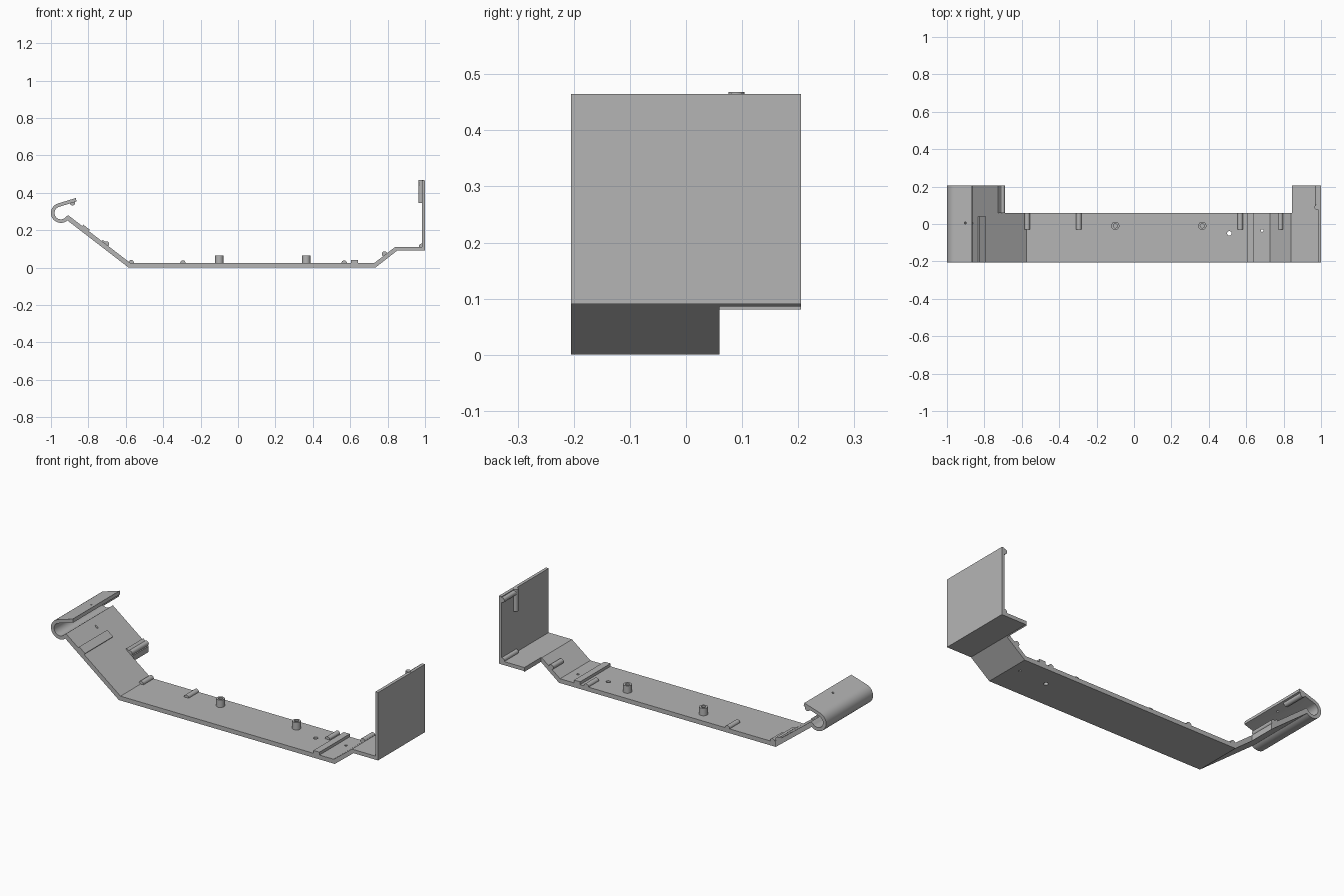
import bpy, bmesh
from math import radians, cos, sin, pi
from mathutils import Matrix, Vector

cube = bpy.data.objects.get("Cube")
if cube:
    bpy.data.objects.remove(cube, do_unlink=True)

grey = bpy.data.materials.new("plain grey")
grey.use_nodes = True
grey.diffuse_color = (0.46, 0.46, 0.46, 1)
grey.node_tree.nodes["Principled BSDF"].inputs["Base Color"].default_value = grey.diffuse_color

FRONT, BACK, STEP_BACK = -0.205, 0.205, 0.06


def finish(name, bm):
    bmesh.ops.recalc_face_normals(bm, faces=bm.faces)
    mesh = bpy.data.meshes.new(name)
    bm.to_mesh(mesh)
    bm.free()
    mesh.materials.append(grey)
    ob = bpy.data.objects.new(name, mesh)
    bpy.context.collection.objects.link(ob)
    return ob


def smooth(ob):
    bpy.ops.object.select_all(action='DESELECT')
    ob.select_set(True)
    bpy.context.view_layer.objects.active = ob
    bpy.ops.object.shade_smooth_by_angle(angle=radians(30))


def prism(name, outline, y0, y1):
    """Extrude an XZ outline along y."""
    bm = bmesh.new()
    face = bm.faces.new([bm.verts.new((x, y0, z)) for x, z in outline])
    out = bmesh.ops.extrude_face_region(bm, geom=[face])
    moved = [v for v in out["geom"] if isinstance(v, bmesh.types.BMVert)]
    bmesh.ops.translate(bm, verts=moved, vec=(0, y1 - y0, 0))
    return finish(name, bm)


def box(name, x0, x1, y0, y1, z0, z1):
    return prism(name, [(x0, z0), (x1, z0), (x1, z1), (x0, z1)], y0, y1)


def cylinder(name, a, b, radius):
    """Round bar between two points."""
    a, b = Vector(a), Vector(b)
    bm = bmesh.new()
    turn = (b - a).to_track_quat('Z', 'Y').to_matrix().to_4x4()
    bmesh.ops.create_cone(bm, cap_ends=True, segments=24, radius1=radius, radius2=radius,
                          depth=(b - a).length, matrix=Matrix.Translation((a + b) / 2) @ turn)
    return finish(name, bm)


def rod(name, x, z, y0, y1, radius=0.014):
    smooth(cylinder(name, (x, y0, z), (x, y1, z), radius))


def cut(ob, cutter):
    mod = ob.modifiers.new("cut", 'BOOLEAN')
    mod.operation, mod.solver, mod.object = 'DIFFERENCE', 'EXACT', cutter
    bpy.context.view_layer.objects.active = ob
    bpy.ops.object.modifier_apply(modifier=mod.name)
    bpy.data.objects.remove(cutter, do_unlink=True)


def arc(radius, start, end, steps=28):
    angles = [radians(start + (end - start) * i / steps) for i in range(steps + 1)]
    return [(-0.947 + radius * cos(a), 0.292 + radius * sin(a)) for a in angles]


# Bent bracket: wall, shelf, ramp, base, long ramp and curled hook in one profile
outline = [(1, 0.465), (1, 0.09), (0.85, 0.09), (0.735, 0), (-0.585, 0)]
outline += arc(0.053, -49, -253)
outline += [(-0.867, 0.372), (-0.863, 0.354)]
outline += arc(0.034, -253, -38)
outline += [(-0.908, 0.28), (-0.575, 0.024), (0.728, 0.024), (0.84, 0.11),
            (0.983, 0.11), (0.983, 0.465)]
bracket = prism("bracket", outline, FRONT, BACK)

# Narrower middle section, screw holes and the hook pin hole
cut(bracket, box("notch_cutter", -0.69, 0.845, STEP_BACK, 0.4, -0.1, 0.6))
for x, y, r in ((0.51, -0.05, 0.012), (0.685, -0.035, 0.007)):
    cut(bracket, cylinder("hole_cutter", (x, y, -0.1), (x, y, 0.1), r))
cut(bracket, cylinder("pin_cutter", (-0.91, 0.005, 0.39), (-0.865, 0.005, 0.24), 0.006))
smooth(bracket)

# Hollow screw posts
for side, x in (("right", -0.1), ("left", 0.365)):
    post = cylinder(side + "_post", (x, -0.01, 0.015), (x, -0.01, 0.065), 0.022)
    cut(post, cylinder("post_cutter", (x, -0.01, 0.026), (x, -0.01, 0.1), 0.011))
    smooth(post)

# Short rods along the rear edge of the middle section
for i, (x, z) in enumerate(((-0.571, 0.027), (-0.295, 0.025), (0.568, 0.025), (0.783, 0.073))):
    rod("edge_rod_%d" % (i + 1), x, z, -0.03, STEP_BACK)

# Flat bar across the base
box("cross_bar", 0.605, 0.642, FRONT, STEP_BACK, 0.015, 0.04)


# Strips lying on the long ramp
def ramp_strip(name, x, width, y0, y1, height):
    along = Vector((-0.789, 0.614)) * width / 2
    up = Vector((0.614, 0.789))
    foot = Vector((x, 0.024 + (-0.575 - x) * 0.769))
    pts = [foot - along - up * 0.008, foot + along - up * 0.008,
           foot + along + up * height, foot - along + up * height]
    prism(name, [tuple(p) for p in pts], y0, y1)


ramp_strip("long_ramp_strip", -0.815, 0.045, FRONT, 0.04, 0.009)
ramp_strip("short_ramp_strip", -0.712, 0.04, STEP_BACK, BACK, 0.008)
rod("ramp_rod", -0.703, 0.126, STEP_BACK, BACK)

# Rods on the hook lip and on the inner face of the wall
rod("hook_rod", -0.885, 0.346, 0.08, BACK)
rod("wall_top_rod", 0.981, 0.447, 0.08, BACK)
rod("wall_corner_rod", 0.981, 0.114, 0.08, BACK)
smooth(cylinder("wall_upright_rod", (0.979, 0.09, 0.345), (0.979, 0.09, 0.468), 0.014))
